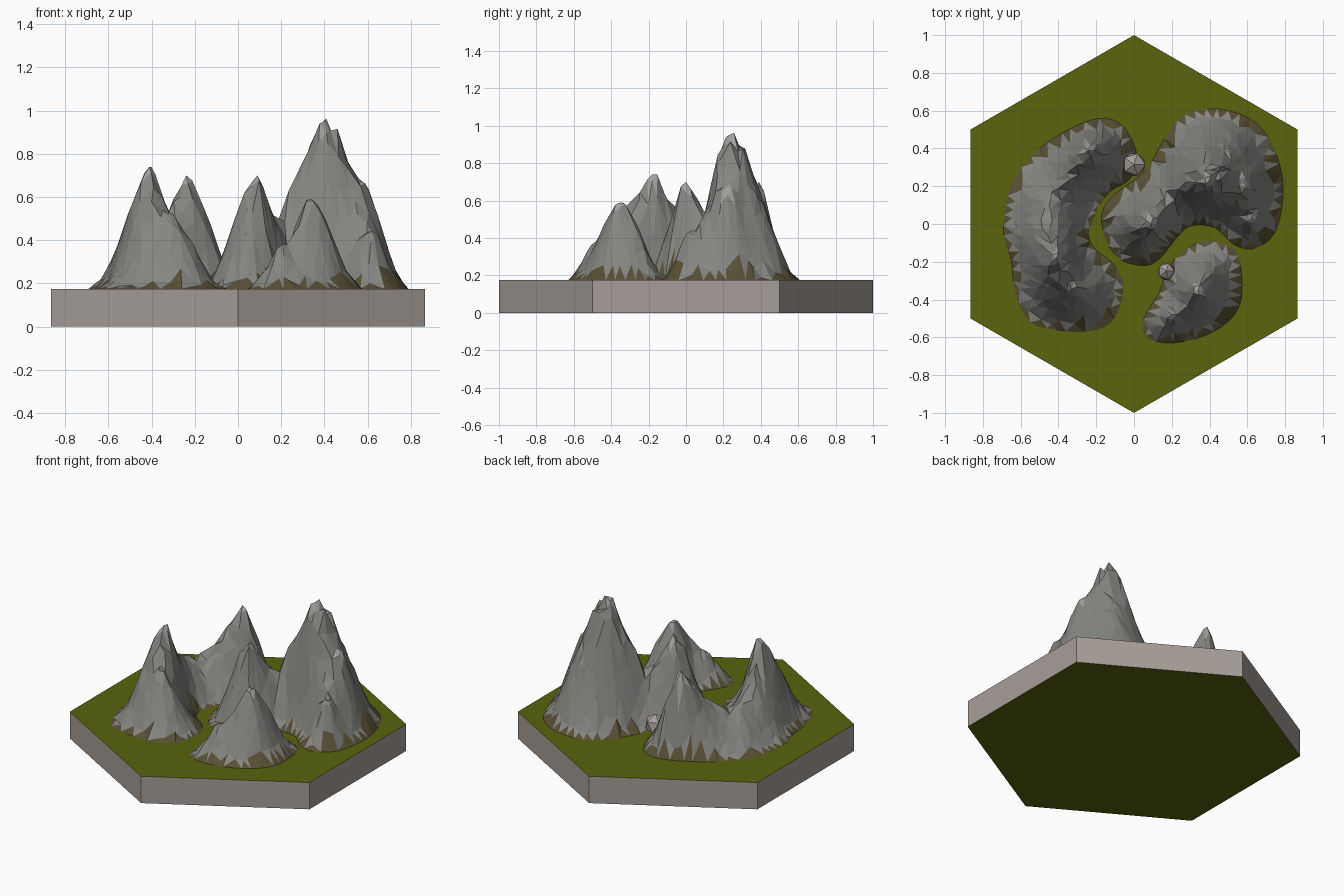
import bpy, bmesh, math, random
from mathutils import Vector
from mathutils.geometry import delaunay_2d_cdt, intersect_point_line

if "Cube" in bpy.data.objects:
    bpy.data.objects.remove(bpy.data.objects["Cube"])

random.seed(4)
GROUND = 0.175


def material(name, rgb):
    m = bpy.data.materials.new(name)
    m.diffuse_color = (*rgb, 1)
    m.use_nodes = True
    m.node_tree.nodes["Principled BSDF"].inputs["Base Color"].default_value = m.diffuse_color
    return m


grass = material("grass", (0.10, 0.125, 0.004))
side = material("tile_side", (0.38, 0.34, 0.315))
rock = material("rock", (0.235, 0.235, 0.22))
tip = material("pale_rock", (0.37, 0.36, 0.34))
dirt = material("dirt", (0.10, 0.078, 0.035))


def finish(name, bm, mats):
    mesh = bpy.data.meshes.new(name)
    bm.to_mesh(mesh)
    bm.free()
    for m in mats:
        mesh.materials.append(m)
    ob = bpy.data.objects.new(name, mesh)
    bpy.context.collection.objects.link(ob)
    return ob


def smooth_outline(pts, steps=3):
    """Closed Catmull-Rom curve through the points."""
    out, n = [], len(pts)
    for i in range(n):
        a, b, c, d = (Vector(pts[(i + k) % n]) for k in (-1, 0, 1, 2))
        for s in range(steps):
            t = s / steps
            out.append(0.5 * (2 * b + (c - a) * t + (2 * a - 5 * b + 4 * c - d) * t * t
                              + (3 * b - a - 3 * c + d) * t ** 3))
    return out


def edge_distance(p, outline):
    best = 9
    for a, b in zip(outline, outline[1:] + outline[:1]):
        q, t = intersect_point_line(p, a, b)
        q = Vector(a.lerp(b, min(1, max(0, t))))
        best = min(best, (p - q).length)
    return best


def inside(p, outline):
    hit = False
    for a, b in zip(outline, outline[1:] + outline[:1]):
        if (a.y > p.y) != (b.y > p.y) and p.x < a.x + (p.y - a.y) * (b.x - a.x) / (b.y - a.y):
            hit = not hit
    return hit


def mountain(name, pts, peaks, spacing=0.048):
    """Irregular triangulated height field inside an outline; peaks = (x, y, height)."""
    outline = smooth_outline(pts)
    n = len(outline)
    summits = [Vector(p[:2]) for p in peaks]
    points = list(outline) + summits
    # small ring round each summit gives a blunt top
    for s in summits:
        points += [s + 0.028 * Vector((math.cos(k * 1.257), math.sin(k * 1.257))) for k in range(5)]
    steps = int(2 / spacing)
    for i in range(steps):
        for j in range(steps):
            p = Vector((-1 + (i + random.uniform(.15, .85)) * spacing,
                        -1 + (j + random.uniform(.15, .85)) * spacing))
            if (inside(p, outline) and edge_distance(p, outline) > 0.026
                    and min((p - s).length for s in summits) > 0.045):
                points.append(p)
    verts, _, faces, *_ = delaunay_2d_cdt(points, [(i, (i + 1) % n) for i in range(n)], [], 1, 1e-5)

    def height(p):
        d = edge_distance(p, outline)
        if d < 1e-4:
            return 0
        total = 0
        for s, pk in zip(summits, peaks):
            r = (p - s).length
            total += (pk[2] * 0.5 * (1 + math.cos(math.pi * r / (r + d)))) ** 7
        h = total ** (1 / 7)
        top = min((p - s).length for s in summits) < 0.02
        return h if top else h * random.uniform(0.95, 1.05)

    bm = bmesh.new()
    vs = [bm.verts.new((v.x, v.y, GROUND + height(v))) for v in verts]
    for f in faces:
        face = bm.faces.new([vs[i] for i in f])
        c = face.calc_center_median()
        low = [v for v in face.verts if v.co.z < GROUND + 0.002]
        if len(low) > 1 or (low and random.random() < 0.25):
            face.material_index = 1
        elif any((c.xy - s).length < 0.04 and pk[2] > 0.4 for s, pk in zip(summits, peaks)):
            face.material_index = 2
    bmesh.ops.recalc_face_normals(bm, faces=bm.faces)
    if sum(f.normal.z for f in bm.faces) < 0:
        bmesh.ops.reverse_faces(bm, faces=bm.faces)
    return finish(name, bm, [rock, dirt, tip])


# Hexagonal tile, grass on top and bottom
bm = bmesh.new()
bmesh.ops.create_cone(bm, cap_ends=True, segments=6, radius1=1, radius2=1, depth=GROUND)
for v in bm.verts:
    v.co.z += GROUND / 2
for f in bm.faces:
    f.material_index = 0 if abs(f.normal.z) > 0.5 else 1
tile = finish("hex_tile", bm, [grass, side])
if max(v.co.x for v in tile.data.vertices) > 0.9:
    for v in tile.data.vertices:
        v.co.x, v.co.y = -v.co.y, v.co.x

# Left ridge
mountain("left_mountain", [
    (-.15, .56), (-.06, .52), (0, .42), (.02, .33), (-.03, .23), (-.13, .17), (-.2, .06),
    (-.24, -.06), (-.2, -.14), (-.12, -.2), (-.06, -.3), (-.07, -.42), (-.13, -.53),
    (-.26, -.57), (-.41, -.56), (-.55, -.52), (-.63, -.36), (-.65, -.19), (-.69, -.06),
    (-.68, .1), (-.63, .25), (-.5, .4), (-.38, .48), (-.26, .54)],
    [(-.41, -.18, .565), (-.24, .39, .525), (-.31, -.36, .3), (-.45, .1, .22)])

# Right ridge with the tallest summit
mountain("right_mountain", [
    (.44, .61), (.61, .56), (.71, .46), (.77, .32), (.79, .16), (.75, -.04), (.64, -.13),
    (.53, -.11), (.43, -.02), (.3, -.01), (.22, -.08), (.14, -.18), (.06, -.22),
    (-.07, -.19), (-.15, -.08), (-.17, .06), (-.1, .16), (.06, .28), (.16, .45), (.27, .58)],
    [(.4, .23, .775), (.09, 0, .525), (.58, .22, .46), (.5, .4, .36), (.62, .03, .26)])

# Small front hill
mountain("small_mountain", [
    (.38, -.09), (.53, -.13), (.57, -.27), (.56, -.43), (.47, -.54), (.32, -.61),
    (.16, -.63), (.06, -.59), (.05, -.5), (.13, -.37), (.17, -.26), (.25, -.15)],
    [(.34, -.35, .415), (.2, -.48, .2)])

# Loose boulders
for i, (x, y, z, r) in enumerate([(0, .315, .255, .068), (.17, -.25, .225, .05)]):
    bm = bmesh.new()
    bmesh.ops.create_icosphere(bm, subdivisions=1, radius=r)
    bmesh.ops.translate(bm, verts=bm.verts, vec=(x, y, z))
    finish(f"boulder_{i + 1}", bm, [side])
